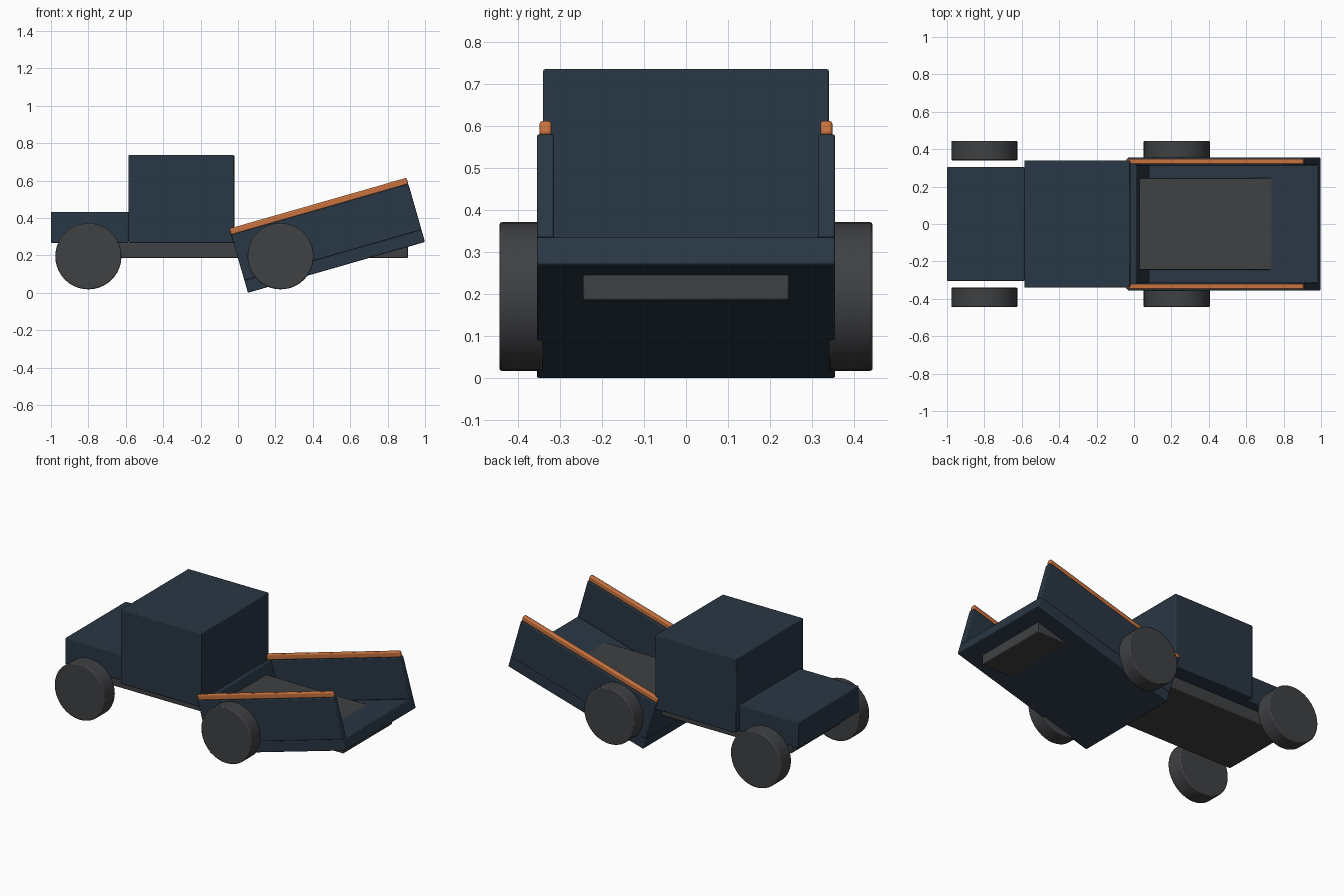
import bpy, bmesh
from math import radians
from mathutils import Matrix

if "Cube" in bpy.data.objects:
    bpy.data.objects.remove(bpy.data.objects["Cube"])


def material(name, color):
    m = bpy.data.materials.new(name)
    m.diffuse_color = (*color, 1)
    m.use_nodes = True
    m.node_tree.nodes["Principled BSDF"].inputs["Base Color"].default_value = m.diffuse_color
    return m


NAVY = material("navy_paint", (0.022, 0.038, 0.058))
DARK = material("dark_rubber", (0.05, 0.052, 0.056))
ORANGE = material("orange_trim", (0.58, 0.17, 0.05))


def finish(name, bm, mat, bevel, matrix):
    me = bpy.data.meshes.new(name)
    bm.to_mesh(me)
    bm.free()
    ob = bpy.data.objects.new(name, me)
    bpy.context.collection.objects.link(ob)
    me.materials.append(mat)
    ob.matrix_world = matrix
    b = ob.modifiers.new("soft_edges", 'BEVEL')
    b.width, b.segments = bevel, 2
    b.limit_method, b.angle_limit = 'ANGLE', radians(40)
    bpy.ops.object.select_all(action='DESELECT')
    ob.select_set(True)
    bpy.context.view_layer.objects.active = ob
    bpy.ops.object.shade_smooth_by_angle(angle=radians(35))
    return ob


def box(name, x, y, z, mat, bevel=0.005, matrix=Matrix()):
    """Box from (min, max) ranges on each axis."""
    bm = bmesh.new()
    mid = [(a + b) / 2 for a, b in (x, y, z)]
    size = [b - a for a, b in (x, y, z)]
    bmesh.ops.create_cube(bm, size=1, matrix=Matrix.Translation(mid) @ Matrix.Diagonal((*size, 1)))
    return finish(name, bm, mat, bevel, matrix)


def wheel(name, x, y):
    bm = bmesh.new()
    bmesh.ops.create_cone(bm, cap_ends=True, segments=40, radius1=0.177, radius2=0.177, depth=0.104)
    place = Matrix.Translation((x, y, 0.195)) @ Matrix.Rotation(radians(90), 4, 'X')
    return finish(name, bm, DARK, 0.006, place)


# Truck body
box("chassis", (-0.91, 0.91), (-0.245, 0.245), (0.186, 0.266), DARK)
box("hood", (-1.0, -0.585), (-0.304, 0.304), (0.266, 0.432), NAVY)
box("cab", (-0.586, -0.02), (-0.34, 0.34), (0.266, 0.736), NAVY)

# Wheels
for side, s in (("left", -1), ("right", 1)):
    wheel(f"front_wheel_{side}", -0.8, s * 0.392)
    wheel(f"rear_wheel_{side}", 0.228, s * 0.392)

# Tilted dump bed, built flat and rotated about its lower front edge
TILT = Matrix.Translation((0.053, 0, 0)) @ Matrix.Rotation(radians(-16), 4, 'Y')
L = 0.985
box("bed_floor", (0, L), (-0.355, 0.355), (0, 0.068), NAVY, matrix=TILT)
box("bed_front_wall", (0, 0.05), (-0.32, 0.32), (0.066, 0.323), NAVY, matrix=TILT)
for side, s in (("left", -1), ("right", 1)):
    panel = sorted((s * 0.314, s * 0.355))
    rail = sorted((s * 0.32, s * 0.348))
    box(f"bed_side_{side}", (0, L), panel, (0.067, 0.323), NAVY, matrix=TILT)
    box(f"bed_rail_{side}", (0, L), rail, (0.322, 0.357), ORANGE, 0.007, TILT)
